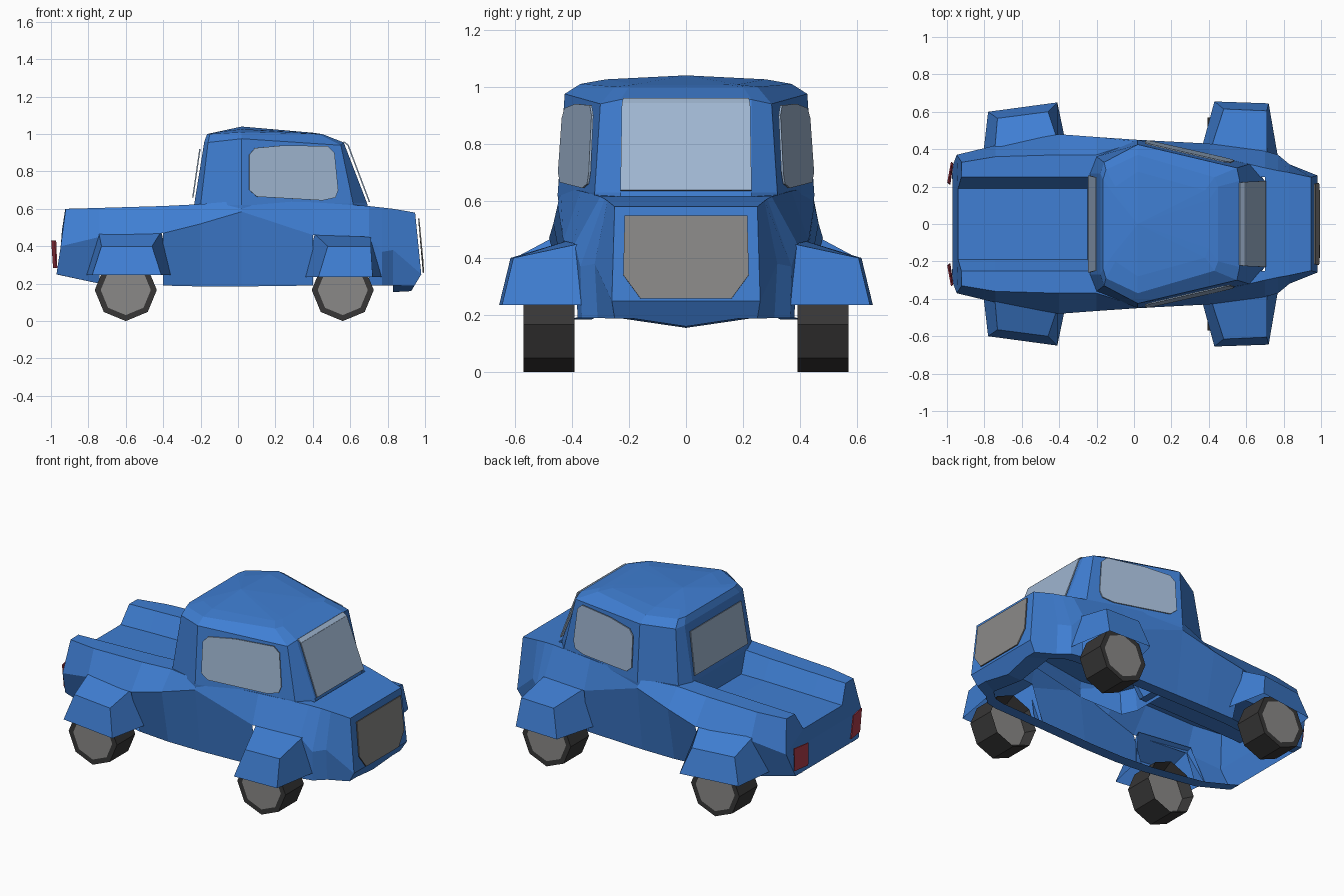
import bpy, bmesh, math
from mathutils import Vector, Matrix

if "Cube" in bpy.data.objects:
    bpy.data.objects.remove(bpy.data.objects["Cube"])


def material(name, r, g, b):
    m = bpy.data.materials.new(name)
    m.diffuse_color = (r, g, b, 1)
    m.use_nodes = True
    m.node_tree.nodes["Principled BSDF"].inputs["Base Color"].default_value = m.diffuse_color
    return m


BLUE = material("blue_paint", 0.05, 0.21, 0.65)
GLASS = material("pale_glass", 0.35, 0.47, 0.64)
GREY = material("warm_grey", 0.255, 0.25, 0.245)
TYRE = material("dark_rubber", 0.038, 0.037, 0.037)
RED = material("tail_red", 0.42, 0.045, 0.07)


def finish(bm, name, *mats):
    bmesh.ops.recalc_face_normals(bm, faces=bm.faces[:])
    bmesh.ops.delete(bm, geom=[v for v in bm.verts if not v.link_faces], context='VERTS')
    me = bpy.data.meshes.new(name)
    bm.to_mesh(me)
    bm.free()
    for m in mats:
        me.materials.append(m)
    ob = bpy.data.objects.new(name, me)
    bpy.context.collection.objects.link(ob)
    return ob


def flip(p):
    return (p[0], -p[1], p[2])


def bridge(bm, a, b, skip=()):
    n = len(a)
    for i in range(n):
        if i not in skip:
            j = (i + 1) % n
            bm.faces.new((a[i], a[j], b[j], b[i]))


# Lower body, a shell open below: x, bottom-centre z, then bottom edge,
# widest side, shoulder, inner rail and bed floor edge as (y, z)
SECTIONS = [
    (-0.98, 0.25, (.31, .25), (.37, .40), (.33, .60), (.25, .60), (.19, .49)),
    (-0.74, 0.20, (.34, .20), (.42, .45), (.36, .605), (.25, .605), (.19, .495)),
    (-0.40, 0.19, (.39, .19), (.48, .47), (.37, .615), (.25, .615), (.19, .50)),
    (-0.20, 0.185, (.40, .185), (.465, .52), (.37, .625), (.25, .625), (.19, .50)),
    (0.02, 0.18, (.40, .185), (.45, .585), (.44, .645), (.25, .645), (.19, .645)),
    (0.40, 0.17, (.39, .19), (.43, .46), (.37, .635), (.25, .635), (.19, .635)),
    (0.70, 0.155, (.38, .19), (.39, .45), (.30, .615), (.25, .615), (.19, .615)),
    (0.77, 0.155, (.365, .19), (.37, .37), (.285, .607), (.25, .607), (.19, .607)),
    (0.83, 0.155, (.31, .19), (.32, .38), (.275, .60), (.25, .60), (.19, .60)),
    (0.98, 0.16, (.25, .187), (.26, .25), (.25, .58), (.22, .58), (.19, .58)),
]
LIP, FLOOR, ARCH = {0, 12}, {5, 6, 7}, {2, 10}
bm = bmesh.new()
rings = []
for x, zb, *half in SECTIONS:
    def place(y, z):
        dx = 0
        if x < -0.9:
            dx = (z - 0.25) * 0.14 + abs(y) * 0.03
        elif x > 0.9:
            dx = -(z - 0.25) * 0.1 if z >= 0.25 else (z - 0.25) * 0.6
        return (x + dx, y, z)
    lip = (half[0][0] - .07, half[0][1])
    pts = [place(0, zb)] + [place(*p) for p in [lip] + half]
    pts += [flip(p) for p in reversed(pts[1:])]
    rings.append([bm.verts.new(p) for p in pts])
for k, (a, b) in enumerate(zip(rings, rings[1:])):
    skip = set() if k == 8 else set(LIP)
    if 3 <= k <= 5:
        skip |= FLOOR          # open below the cabin
    if k in (1, 5):
        skip |= ARCH           # open at the wheel arches
    bridge(bm, a, b, skip)
for r in (rings[0], rings[-1]):
    for idx in ((2, 3, 10, 11), (3, 6, 7, 10), (3, 4, 5, 6), (10, 9, 8, 7)):
        bm.faces.new([r[i] for i in idx])
bm.faces.new([rings[-1][i] for i in (11, 12, 0, 1, 2)])
finish(bm, "lower_body", BLUE)

# Cabin: half rings from back to front at base, waist, roof edge and roof
CABIN = [
    [(-.25, .27, .48), (-.21, .36, .48), (.02, .44, .54), (.63, .32, .56), (.70, .23, .58)],
    [(-.235, .27, .62), (-.20, .36, .62), (.02, .45, .62), (.615, .32, .63), (.69, .23, .63)],
    [(-.18, .27, .96), (-.16, .33, .955), (.02, .425, .975), (.55, .30, .94), (.565, .23, .955)],
    [(-.165, .24, 1.0), (-.15, .29, 1.0), (.02, .37, 1.01), (.43, .25, 1.0), (.45, .20, 1.0)],
    [(-.11, .16, 1.012), (-.10, .20, 1.012), (.02, .28, 1.026), (.38, .18, 1.008), (.40, .13, 1.007)],
]
bm = bmesh.new()
rings = [[bm.verts.new(p) for p in half + [flip(p) for p in reversed(half)]] for half in CABIN]
for a, b in zip(rings, rings[1:]):
    bridge(bm, a, b)
peak = bm.verts.new((0.02, 0, 1.04))
top = rings[-1]
for i in range(len(top)):
    bm.faces.new((top[i], top[(i + 1) % len(top)], peak))
finish(bm, "cabin", BLUE)


# Mirrored fenders: inner ring lofted to a smaller outer ring, open below
def fender(name, inner, outer):
    bm = bmesh.new()
    a = [bm.verts.new(p) for p in inner]
    b = [bm.verts.new(p) for p in outer]
    bridge(bm, a, b, skip=(3,))
    bm.faces.new(b)
    ob = finish(bm, name, BLUE)
    mod = ob.modifiers.new("both_sides", 'MIRROR')
    mod.use_axis = (False, True, False)


fender("front_fenders",
       [(.355, .38, .235), (.41, .40, .465), (.71, .35, .455), (.77, .355, .235)],
       [(.43, .655, .235), (.48, .615, .40), (.71, .605, .40), (.72, .645, .235)])
fender("rear_fenders",
       [(-.81, .34, .245), (-.745, .39, .475), (-.41, .45, .48), (-.36, .41, .245)],
       [(-.78, .60, .245), (-.73, .565, .40), (-.46, .60, .40), (-.41, .65, .245)])


# Thin plates for windows, grille and lights
def plate(name, pts, direction, mat):
    bm = bmesh.new()
    off = Vector(direction).normalized() * 0.007
    a = [bm.verts.new(p) for p in pts]
    b = [bm.verts.new(Vector(p) + off) for p in pts]
    bridge(bm, a, b)
    bm.faces.new(a)
    bm.faces.new(b)
    return finish(bm, name, mat)


WINDOW = [(.06, .89), (.09, .925), (.25, .94), (.48, .935), (.515, .90), (.535, .70),
          (.52, .66), (.45, .645), (.10, .665), (.06, .70)]
for side, name in ((-1, "right_window"), (1, "left_window")):
    plate(name, [(x, side * (.457 - .07 * (z - .62) - .228 * (x - .02)), z) for x, z in WINDOW],
          (.2, side, 0), GLASS)
    plate("right_tail_light" if side < 0 else "left_tail_light",
          [(-.982, side * .21, .285), (-.966, side * .32, .285),
           (-.972, side * .33, .43), (-.992, side * .22, .43)], (-1, side * .2, 0), RED)

plate("windscreen", [(.70, -.23, .635), (.70, .23, .635), (.585, .225, .94), (.585, -.225, .94)],
      (1, 0, .4), GLASS)
plate("windscreen_top_edge", [(.585, -.225, .94), (.585, .225, .94), (.562, .22, .957),
                              (.562, -.22, .957)], (1, 0, .6), GLASS)
plate("rear_window", [(-.238, -.26, .66), (-.238, .26, .66), (-.20, .25, .92), (-.20, -.25, .92)],
      (-1, 0, .15), GLASS)
plate("grille", [(.988, -.16, .258), (.988, .16, .258), (.983, .22, .34), (.963, .215, .548),
                 (.963, -.215, .548), (.983, -.22, .34)], (1, 0, .1), GREY)

# Octagonal wheels: grey hub flush outside, recessed inside
for x, end in ((.56, "front"), (-.60, "rear")):
    for side, label in ((-1, "right"), (1, "left")):
        bm = bmesh.new()
        rot = Matrix.Rotation(math.pi / 2, 4, 'X')
        bmesh.ops.create_cone(bm, cap_ends=True, segments=8, radius1=.166, radius2=.166, depth=.18,
                              matrix=Matrix.Translation((x, side * .48, .166)) @ rot)
        bm.normal_update()
        for f in [f for f in bm.faces if len(f.verts) == 8]:
            outside = f.normal.y * side > 0
            bmesh.ops.inset_individual(bm, faces=[f], thickness=.032,
                                       depth=0 if outside else -.06)
        for f in bm.faces:
            f.material_index = 1 if len(f.verts) == 8 else 0
        finish(bm, f"{end}_{label}_wheel", TYRE, GREY)
